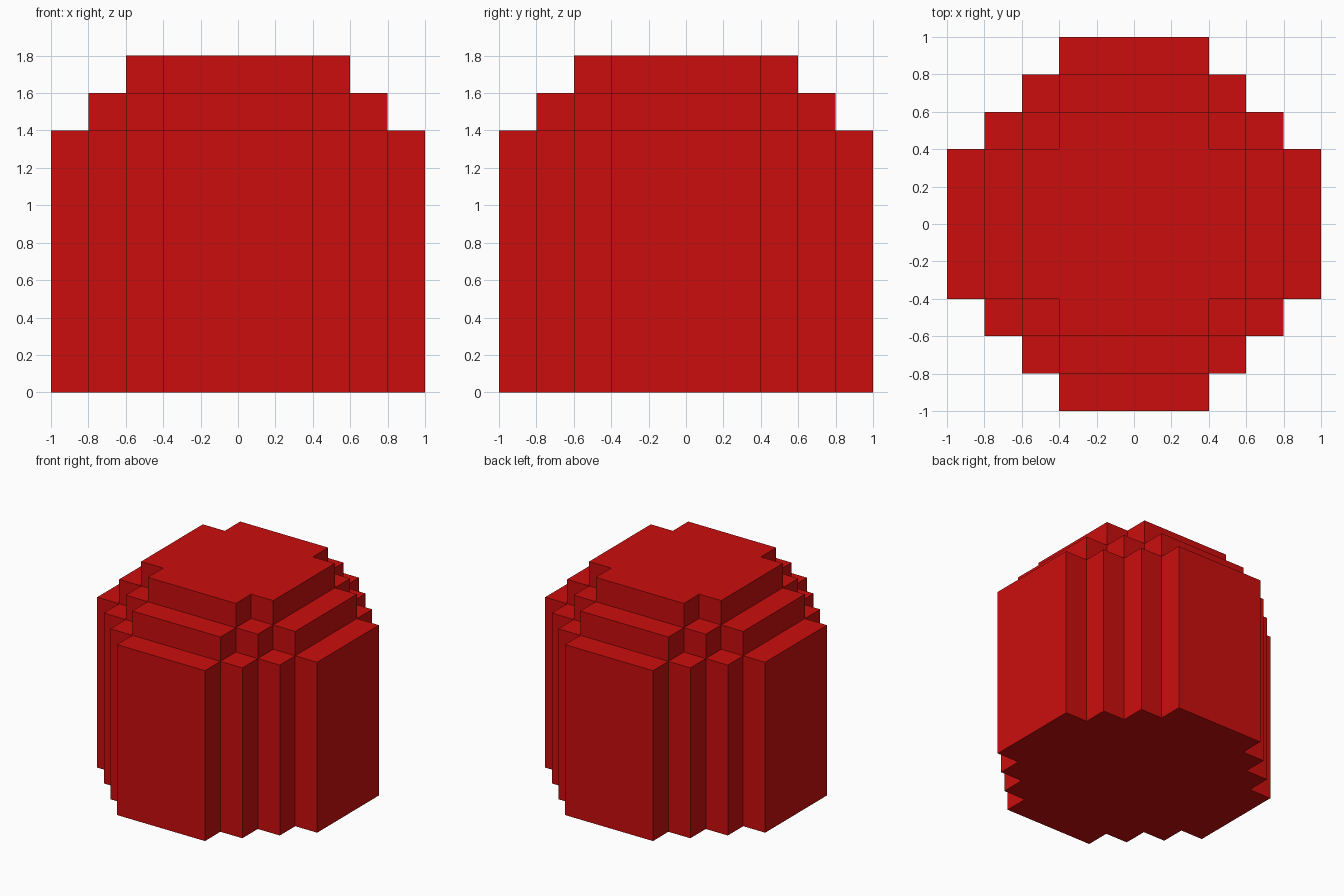
import bpy
import bmesh
from mathutils import Vector

if "Cube" in bpy.data.objects:
    bpy.data.objects.remove(bpy.data.objects["Cube"])

CELL = 0.2

# One flat colour
red = bpy.data.materials.new("red")
red.diffuse_color = (0.6, 0.004, 0.004, 1.0)
red.use_nodes = True
red.node_tree.nodes["Principled BSDF"].inputs["Base Color"].default_value = red.diffuse_color


def in_tier(face, extent):
    """Blocky disc rule: inside the extent, with stair-stepped corners."""
    c = face.calc_center_median()
    x, y = abs(c.x), abs(c.y)
    return max(x, y) < extent and x + y < extent + 0.2 + CELL / 4


def raise_faces(bm, faces, height):
    """Extrude a patch of cells upward and return the new top cells."""
    out = bmesh.ops.extrude_face_region(bm, geom=faces)["geom"]
    verts = [g for g in out if isinstance(g, bmesh.types.BMVert)]
    bmesh.ops.translate(bm, verts=verts, vec=Vector((0, 0, height)))
    return [g for g in out if isinstance(g, bmesh.types.BMFace)]


bm = bmesh.new()

# Footprint: square grid trimmed to the blocky disc
bmesh.ops.create_grid(bm, x_segments=10, y_segments=10, size=1.0)
outside = [f for f in bm.faces if not in_tier(f, 1.0)]
bmesh.ops.delete(bm, geom=outside, context='FACES')

# Tall drum, then two smaller tiers on top
top = list(bm.faces)
for extent, height in ((1.0, 1.4), (0.8, 0.2), (0.6, 0.2)):
    top = raise_faces(bm, [f for f in top if in_tier(f, extent)], height)

# Merge coplanar cells into clean flat faces
bmesh.ops.recalc_face_normals(bm, faces=bm.faces[:])
bmesh.ops.dissolve_limit(bm, angle_limit=0.01,
                         verts=bm.verts[:], edges=bm.edges[:])

mesh = bpy.data.meshes.new("stepped_drum")
bm.to_mesh(mesh)
bm.free()
mesh.materials.append(red)
drum = bpy.data.objects.new("stepped_drum", mesh)
bpy.context.collection.objects.link(drum)
